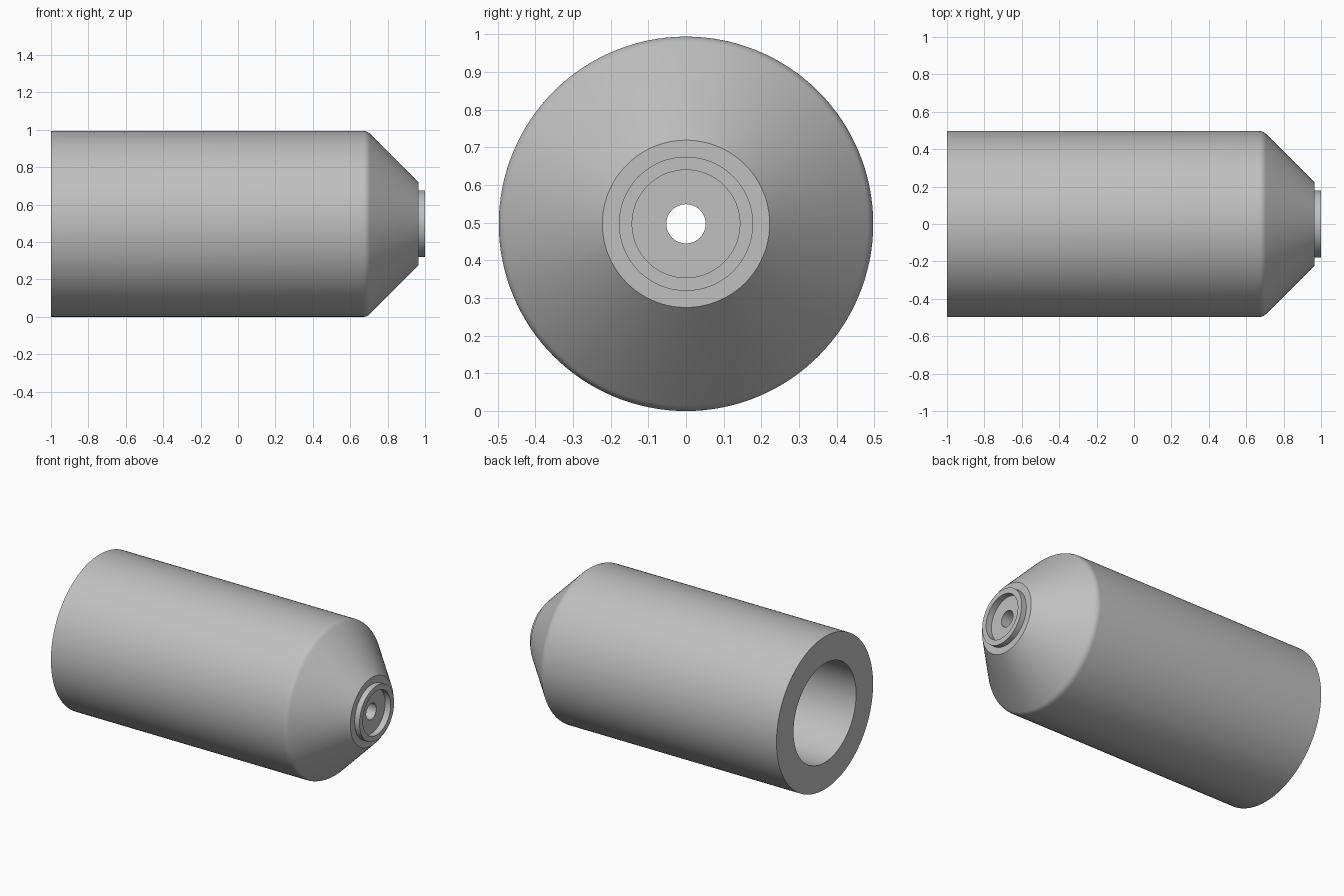
import bpy
import bmesh
from math import sin, cos, pi, radians
from mathutils import Vector, Matrix

cube = bpy.data.objects.get("Cube")
if cube:
    bpy.data.objects.remove(cube, do_unlink=True)

RADIUS = 0.497      # outer radius of the barrel
BORE = 0.322        # wide bore open at the back end
HOLE = 0.052        # small outlet hole
SEGMENTS = 128

# Single metal colour
metal = bpy.data.materials.new("light grey metal")
metal.use_nodes = True
grey = (0.53, 0.53, 0.53, 1)
metal.diffuse_color = grey
metal.node_tree.nodes["Principled BSDF"].inputs["Base Color"].default_value = grey


def shoulder_fillet(corner_x, radius, steps=6):
    """Rounded corner between the barrel and the 45 degree nose."""
    start = corner_x - radius * math_tan_half
    return [(start + radius * sin(a), RADIUS - radius + radius * cos(a))
            for a in (pi / 4 * i / steps for i in range(steps + 1))]


math_tan_half = sin(pi / 8) / cos(pi / 8)


def lathe(name, profile, material):
    """Revolve a closed (x, radius) profile around the x axis."""
    bm = bmesh.new()
    verts = [bm.verts.new((x, 0, r)) for x, r in profile]
    edges = [bm.edges.new((v, verts[(i + 1) % len(verts)]))
             for i, v in enumerate(verts)]
    bmesh.ops.spin(bm, geom=verts + edges, cent=(0, 0, 0), axis=(1, 0, 0),
                   angle=2 * pi, steps=SEGMENTS, use_merge=True)
    bmesh.ops.remove_doubles(bm, verts=bm.verts, dist=1e-5)
    bmesh.ops.recalc_face_normals(bm, faces=bm.faces)
    bmesh.ops.transform(bm, matrix=Matrix.Translation(Vector((0, 0, RADIUS))),
                        verts=bm.verts)
    mesh = bpy.data.meshes.new(name)
    bm.to_mesh(mesh)
    bm.free()
    mesh.materials.append(material)
    obj = bpy.data.objects.new(name, mesh)
    bpy.context.collection.objects.link(obj)
    bpy.ops.object.select_all(action='DESELECT')
    obj.select_set(True)
    bpy.context.view_layer.objects.active = obj
    bpy.ops.object.shade_smooth_by_angle(angle=radians(30))
    return obj


# Outside: barrel, rounded shoulder, conical nose, flat tip and raised collar
outside = [(-1, RADIUS)] + shoulder_fillet(0.69, 0.05) + [
    (0.965, 0.222), (0.965, 0.178), (1, 0.178)]
# Inside: collar recess, outlet hole, tapered bore end and wide bore
inside = [(1, 0.143), (0.96, 0.143), (0.96, HOLE),
          (0.885, HOLE), (0.615, BORE), (-1, BORE)]

lathe("hollow_nozzle_body", outside + inside, metal)
